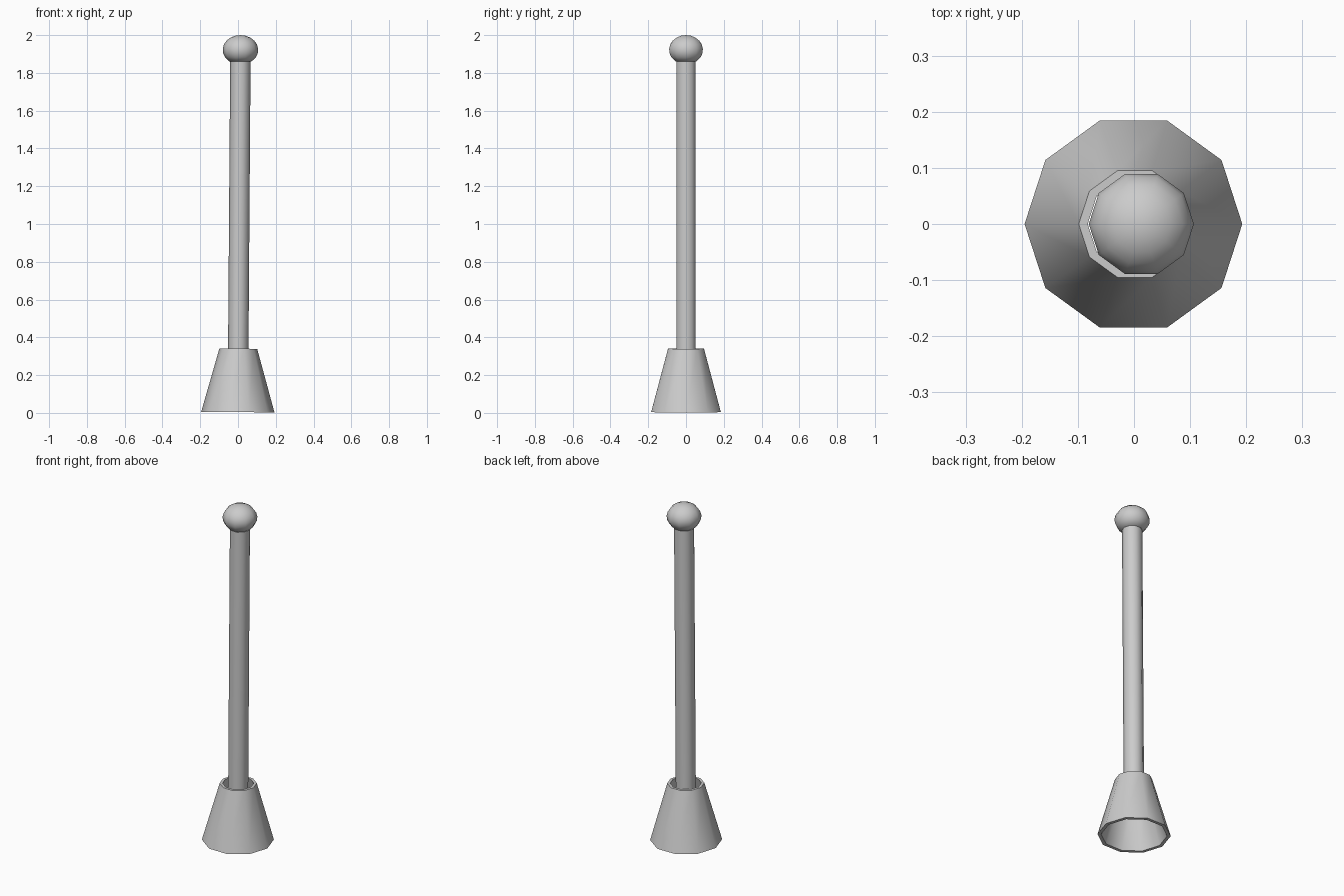
import bpy, bmesh, math
from mathutils import Matrix

if "Cube" in bpy.data.objects:
    bpy.data.objects.remove(bpy.data.objects["Cube"])

SIDES = 10
# The whole object leans very slightly towards +x
LEAN = Matrix.Translation((-0.001, 0, 0.004)) @ Matrix.Rotation(0.0073, 4, 'Y')


def lathe(name, profile, closed=False, angle=40):
    """Revolve an (r, z) profile into a ten-sided shape."""
    bm = bmesh.new()
    rings = []
    for r, z in profile:
        if r == 0:
            rings.append([bm.verts.new((0, 0, z))] * SIDES)
        else:
            rings.append([bm.verts.new((r * math.cos(2 * math.pi * i / SIDES),
                                        r * math.sin(2 * math.pi * i / SIDES), z))
                          for i in range(SIDES)])
    pairs = list(zip(rings, rings[1:]))
    if closed:
        pairs.append((rings[-1], rings[0]))
    for a, b in pairs:
        for i in range(SIDES):
            j = (i + 1) % SIDES
            quad = list(dict.fromkeys([a[i], a[j], b[j], b[i]]))
            bm.faces.new(quad)
    bmesh.ops.recalc_face_normals(bm, faces=bm.faces[:])
    bm.transform(LEAN)
    mesh = bpy.data.meshes.new(name)
    bm.to_mesh(mesh)
    bm.free()
    obj = bpy.data.objects.new(name, mesh)
    bpy.context.collection.objects.link(obj)
    bpy.ops.object.select_all(action='DESELECT')
    obj.select_set(True)
    bpy.context.view_layer.objects.active = obj
    bpy.ops.object.shade_smooth_by_angle(angle=math.radians(angle))
    return obj


# Hollow flared cup, open at both ends
lathe("cup", [(0.194, 0.0), (0.1, 0.336), (0.084, 0.336), (0.175, 0.0)], closed=True)

# Straight handle reaching down into the cup
lathe("handle", [(0, 0.27), (0.054, 0.27), (0.054, 1.865), (0, 1.865)])

# Slightly flattened knob with a cut-off underside
knob = [(0, 1.856), (0.058, 1.856)]
for k in range(8):
    t = math.radians(-30 + 120 * k / 7)
    r = 0 if k == 7 else 0.094 * math.cos(t)
    knob.append((r, 1.918 + 0.078 * math.sin(t)))
lathe("knob", knob, angle=50)
